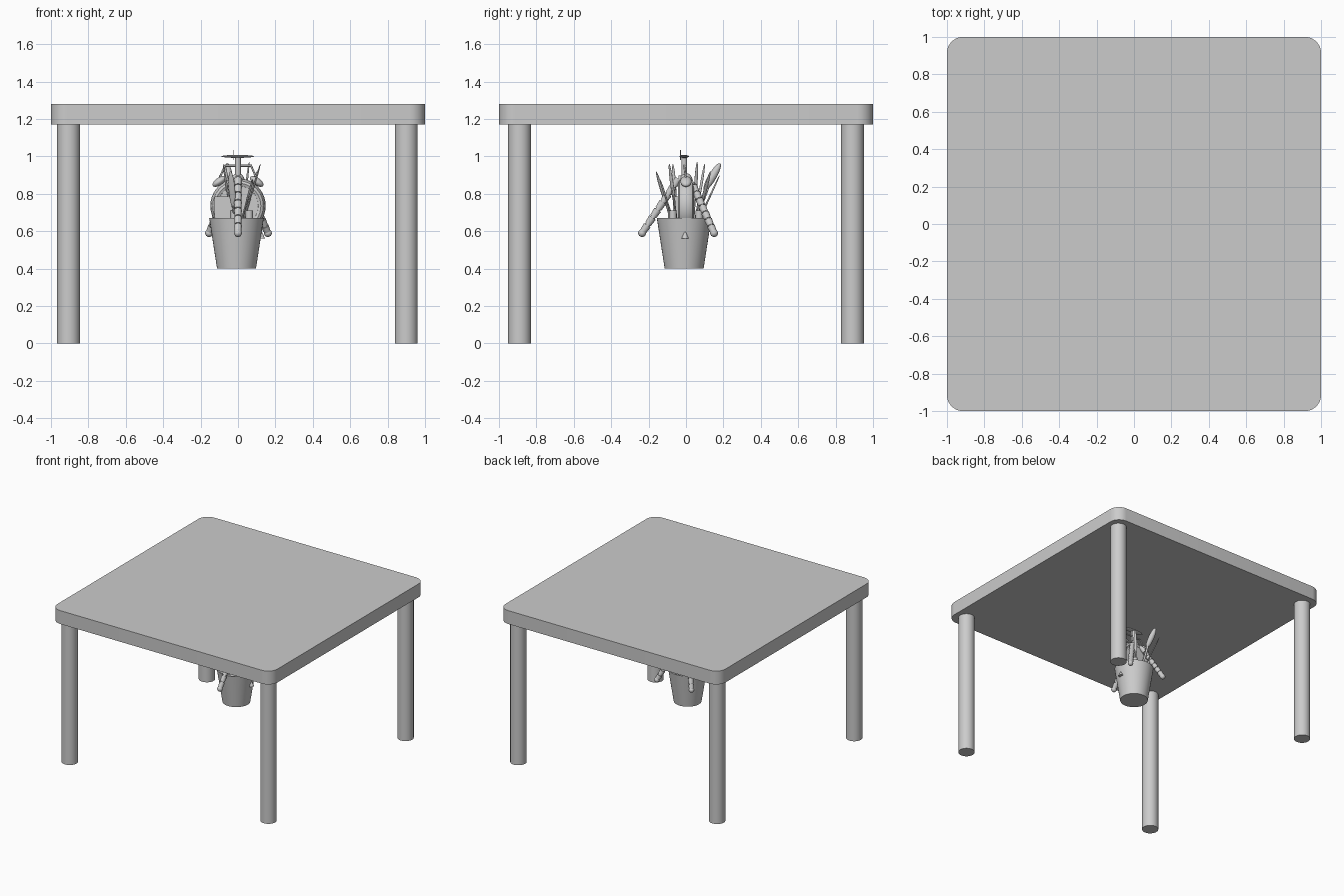
import bpy, bmesh, math
from mathutils import Vector

cube = bpy.data.objects.get("Cube")
if cube:
    bpy.data.objects.remove(cube, do_unlink=True)

grey = bpy.data.materials.new("light grey")
grey.use_nodes = True
grey.diffuse_color = (0.6, 0.6, 0.6, 1)
grey.node_tree.nodes["Principled BSDF"].inputs["Base Color"].default_value = (0.6, 0.6, 0.6, 1)


def finish(name, smooth=True):
    ob = bpy.context.object
    ob.name = name
    ob.data.materials.append(grey)
    if smooth:
        bpy.ops.object.shade_smooth_by_angle()
    return ob


def rod(name, a, b, r1, r2=None, sides=24):
    """Cylinder or cone running from a to b."""
    a, b = Vector(a), Vector(b)
    bpy.ops.mesh.primitive_cone_add(
        vertices=sides, radius1=r1, radius2=r1 if r2 is None else r2,
        depth=(b - a).length, location=(a + b) / 2,
        rotation=(b - a).to_track_quat('Z', 'Y').to_euler())
    return finish(name)


def blob(name, centre, radii, direction=(0, 0, 1)):
    """Ellipsoid whose long z axis follows direction."""
    bpy.ops.mesh.primitive_uv_sphere_add(
        segments=20, ring_count=12, radius=1, location=centre,
        rotation=Vector(direction).to_track_quat('Z', 'Y').to_euler())
    bpy.context.object.scale = radii
    return finish(name)


def box(name, centre, size):
    bpy.ops.mesh.primitive_cube_add(size=1, location=centre)
    bpy.context.object.scale = size
    bpy.ops.object.transform_apply(location=False, rotation=False, scale=True)
    return finish(name, False)


# Table top with rounded vertical corners
top = box("table_top", (0, 0, 1.225), (2, 2, 0.11))
bm = bmesh.new()
bm.from_mesh(top.data)
corners = [e for e in bm.edges if abs(e.verts[0].co.z - e.verts[1].co.z) > 0.05]
bmesh.ops.bevel(bm, geom=corners, offset=0.085, segments=8, profile=0.5, affect='EDGES')
bm.to_mesh(top.data)
bm.free()
bpy.ops.object.shade_smooth_by_angle()

# Legs
for x in (-0.906, 0.9):
    for y in (-0.89, 0.89):
        rod("table_leg", (x, y, 0), (x, y, 1.17), 0.061, sides=40)

# Pot, spun from its wall profile, with a filling inside
bm = bmesh.new()
profile = [(0, 0.4), (0.104, 0.4), (0.146, 0.67), (0.136, 0.67), (0.133, 0.65), (0, 0.65)]
verts = [bm.verts.new((r, 0, z)) for r, z in profile]
edges = [bm.edges.new(pair) for pair in zip(verts, verts[1:])]
bmesh.ops.spin(bm, geom=verts + edges, cent=(0, 0, 0), axis=(0, 0, 1),
               angle=math.tau, steps=40)
bmesh.ops.remove_doubles(bm, verts=bm.verts, dist=0.0005)
bmesh.ops.recalc_face_normals(bm, faces=bm.faces)
mesh = bpy.data.meshes.new("pot")
bm.to_mesh(mesh)
bm.free()
pot = bpy.data.objects.new("pot", mesh)
pot.location = (-0.008, -0.01, 0)
bpy.context.collection.objects.link(pot)
bpy.context.view_layer.objects.active = pot
pot.select_set(True)
finish("pot")
rod("pot_knob", (0.125, -0.005, 0.56), (0.125, -0.005, 0.595), 0.02, 0.004)

# Upright wheel with a raised rim
rod("wheel", (0, -0.035, 0.735), (0, 0.035, 0.735), 0.125, sides=40)
bpy.ops.mesh.primitive_torus_add(major_radius=0.122, minor_radius=0.026, major_segments=40,
                                 location=(0, 0, 0.735), rotation=(math.pi / 2, 0, 0))
bpy.context.object.scale.z = 1.6
finish("wheel_rim")
box("side_block", (-0.075, -0.045, 0.725), (0.1, 0.05, 0.12))

# Head, mast and flat cap
blob("head", (0, 0, 0.87), (0.035, 0.035, 0.04))
rod("mast", (0, -0.01, 0.88), (0, -0.01, 1.0), 0.015)
rod("crossbar", (-0.07, -0.01, 0.95), (0.075, -0.01, 0.95), 0.006)
blob("cap", (-0.002, -0.01, 1.0), (0.088, 0.026, 0.008))
rod("cap_spike", (-0.025, -0.03, 0.98), (-0.025, -0.03, 1.035), 0.002)

# Drooping side petals
for s in (-1, 1):
    blob("petal", (s * 0.1, 0, 0.866), (0.03, 0.02, 0.042), (s * 0.8, 0, -0.55))
    rod("crossbar_strut", (s * 0.07, -0.01, 0.95), (s * 0.1, 0, 0.88), 0.005)

# Three jointed arms hanging over the pot rim
arm_ends = [((0, -0.04, 0.88), (0, -0.235, 0.59)),
            ((0.05, 0.04, 0.84), (0.16, 0.15, 0.59)),
            ((-0.05, 0.04, 0.84), (-0.155, 0.15, 0.59))]
for start, end in arm_ends:
    a, b = Vector(start), Vector(end)
    count = 7
    for i in range(count):
        p, q = a.lerp(b, i / count), a.lerp(b, (i + 0.86) / count)
        rod("arm_segment", p, q, 0.021, 0.018, 16)
    rod("arm_core", a, b, 0.014, sides=12)
    blob("arm_tip", b, (0.021, 0.021, 0.021))
    rod("arm_root", (0, 0, 0.88), a, 0.017, sides=16)

# Slender leaves fanning out of the pot: base, tip, half width
leaves = [((-0.02, -0.08), (-0.04, -0.16, 0.92), 0.018),
          ((0.02, -0.07), (0.08, -0.14, 0.88), 0.008),
          ((0.03, -0.05), (0.12, -0.09, 0.96), 0.01),
          ((-0.03, -0.05), (-0.08, -0.07, 0.96), 0.01),
          ((0.02, 0.04), (0.06, 0.06, 0.97), 0.01),
          ((-0.03, 0.05), (-0.07, 0.1, 0.96), 0.01),
          ((0.03, 0.06), (0.1, 0.13, 0.92), 0.012),
          ((-0.04, 0.07), (-0.1, 0.18, 0.9), 0.008)]
for (x, y), tip, width in leaves:
    foot, tip = Vector((x, y, 0.66)), Vector(tip)
    blob("leaf", foot.lerp(tip, 0.62), (width, width * 0.45, (tip - foot).length * 0.38), tip - foot)
    rod("leaf_stem", foot, foot.lerp(tip, 0.6), 0.005, sides=10)

# Broad paddle leaf at the back
blob("paddle_leaf", (-0.05, 0.14, 0.89), (0.022, 0.022, 0.085), (-0.1, 0.5, 0.85))
rod("paddle_stem", (-0.03, 0.05, 0.65), (-0.04, 0.115, 0.83), 0.008)

# Short stubs rising from the filling
for x, y in ((0.06, -0.07), (-0.02, -0.075), (0.05, 0.07)):
    rod("stub", (x, y, 0.65), (x, y, 0.71), 0.02, sides=16)
